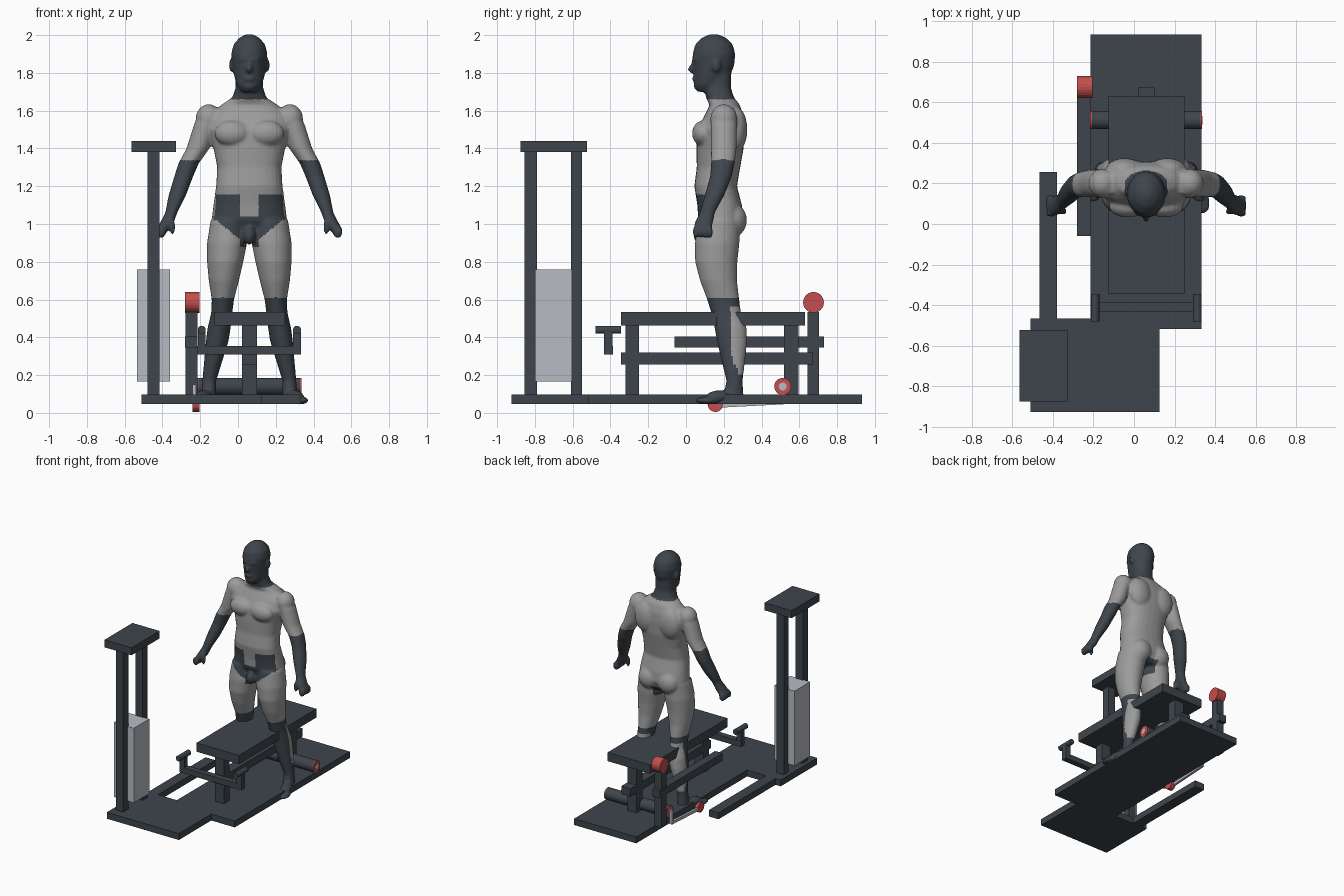
import bpy, bmesh
from math import cos, sin, pi, radians
from mathutils import Matrix, Vector

cube = bpy.data.objects.get("Cube")
if cube:
    bpy.data.objects.remove(cube, do_unlink=True)


def material(name, rgb):
    mat = bpy.data.materials.new(name)
    mat.use_nodes = True
    color = (*rgb, 1)
    mat.diffuse_color = color
    mat.node_tree.nodes["Principled BSDF"].inputs["Base Color"].default_value = color
    return mat


SLATE = material("dark slate", (.048, .06, .072))
SKIN = material("body grey", (.33, .33, .33))
RED = material("soft red", (.55, .075, .075))
SILVER = material("light silver", (.48, .5, .55))


def finish(name, bm, *mats):
    bmesh.ops.recalc_face_normals(bm, faces=bm.faces[:])
    mesh = bpy.data.meshes.new(name)
    bm.to_mesh(mesh)
    bm.free()
    for mat in mats:
        mesh.materials.append(mat)
    obj = bpy.data.objects.new(name, mesh)
    bpy.context.collection.objects.link(obj)
    return obj


def box(name, xs, ys, zs, mat=SLATE):
    """Box given by its extents along each axis."""
    lo, hi = (Vector(corner) for corner in zip(xs, ys, zs))
    bm = bmesh.new()
    place = Matrix.Translation((lo + hi) / 2) @ Matrix.Diagonal((*(hi - lo), 1))
    bmesh.ops.create_cube(bm, size=1, matrix=place)
    return finish(name, bm, mat)


def rod(name, start, end, radius, mat=SLATE, sides=24):
    """Cylinder between two points."""
    start, end = Vector(start), Vector(end)
    axis = end - start
    turn = axis.to_track_quat("Z", "Y").to_matrix().to_4x4()
    bm = bmesh.new()
    bmesh.ops.create_cone(bm, cap_ends=True, segments=sides, radius1=radius,
                          radius2=radius, depth=axis.length,
                          matrix=Matrix.Translation((start + end) / 2) @ turn)
    return finish(name, bm, mat)


# Floor plates
FLOOR = (.047, .098)
box("main_base", (-.214, .333), (-.517, .933), FLOOR)
box("front_base", (-.51, .126), (-.925, -.465), FLOOR)
box("side_rail", (-.465, -.38), (-.466, .255), FLOOR)

# Weight tower
box("tower_top", (-.565, -.327), (-.875, -.523), (1.38, 1.44))
for name, ys in (("front", (-.855, -.79)), ("rear", (-.61, -.55))):
    box("tower_post_" + name, (-.478, -.415), ys, (.098, 1.38))
box("weight_stack", (-.535, -.36), (-.799, -.604), (.165, .76), SILVER)

# Bench
MID = (.02, .1)
box("bench_pad", (-.125, .25), (-.345, .63), (.463, .533))
box("bench_beam", MID, (-.345, .673), (.257, .32))
for name, ys in (("front", (-.32, -.25)), ("rear", (.52, .595))):
    box("bench_post_" + name, MID, ys, (.098, .463))

# Handlebar in front of the bench
box("handle_crossbar", (-.214, .333), (-.433, -.387), (.31, .355))
for side, x in (("right", -.192), ("left", .312)):
    box("handle_stem_" + side, (x - .021, x + .021), (-.433, -.39), (.32, .43))
    rod("handle_grip_" + side, (x, -.48, .44), (x, -.345, .44), .021)

# Leg rollers with ringed ends
for side, inner, outer in (("right", .02, -.208), ("left", .1, .328)):
    out = .007 if outer > 0 else -.007
    y, z = .512, .14
    rod("roller_" + side, (inner, y, z), (outer, y, z), .045)
    rod("roller_cap_" + side, (outer, y, z), (outer + out, y, z), .045, RED)
    rod("roller_hub_" + side, (outer, y, z), (outer + out * 1.3, y, z), .021, SILVER)

# Side arm with red pad
box("arm_post", (-.277, -.215), (.643, .703), (.098, .535))
box("arm_beam", (-.28, -.215), (-.06, .73), (.345, .405))
rod("arm_pad", (-.28, .675, .585), (-.205, .675, .585), .055, RED)

# Linkage from the roller to the low pulley
rod("low_pulley", (-.242, .155, .045), (-.203, .155, .045), .04, RED)
box("link_drop", (-.241, -.222), (.5, .522), (.047, .15), SILVER)
link = box("link_bar", (-.241, -.222), (-.18, .18), (-.011, .011), SILVER)
link.location = (0, .337, .047)
link.rotation_euler.x = radians(3)

# Standing figure: overlapping lofts and ellipsoids fused into one skin
body = bmesh.new()


def loft(rings, side=1, power=.85, sides=28):
    """Stack of rounded rings: height, x, y, x radius, y radius."""
    loops = []
    for z, cx, cy, rx, ry in rings:
        loop = []
        for i in range(sides):
            c, s = cos(2 * pi * i / sides), sin(2 * pi * i / sides)
            px = rx * abs(c) ** power * (1 if c > 0 else -1)
            py = ry * abs(s) ** power * (1 if s > 0 else -1)
            loop.append(body.verts.new((side * (cx + px), cy + py, z)))
        loops.append(loop)
    faces = [body.faces.new(loops[0]), body.faces.new(loops[-1])]
    for a, b in zip(loops, loops[1:]):
        for i in range(sides):
            j = (i + 1) % sides
            faces.append(body.faces.new((a[i], a[j], b[j], b[i])))
    bmesh.ops.recalc_face_normals(body, faces=faces)


def blob(center, radii, turn=0):
    place = Matrix.Translation(center) @ Matrix.Rotation(turn, 4, "Z")
    bmesh.ops.create_uvsphere(body, u_segments=20, v_segments=12, radius=1,
                              matrix=place @ Matrix.Diagonal((*radii, 1)))


# Torso and neck
loft([(.94, 0, .185, .1, .08), (1.02, 0, .185, .2, .12), (1.1, 0, .178, .19, .118),
      (1.2, 0, .157, .176, .113), (1.3, 0, .172, .17, .115), (1.4, 0, .18, .19, .125),
      (1.5, 0, .185, .22, .125), (1.57, 0, .2, .215, .105), (1.63, 0, .205, .15, .08),
      (1.67, 0, .18, .09, .074), (1.72, 0, .168, .073, .07), (1.8, 0, .17, .072, .07)])
# Head and face
loft([(1.7, 0, .1, .04, .04), (1.735, 0, .11, .066, .066), (1.78, 0, .137, .08, .094),
      (1.84, 0, .146, .089, .11), (1.9, 0, .148, .096, .113), (1.95, 0, .148, .084, .1),
      (1.985, 0, .148, .054, .066), (2.004, 0, .148, .02, .025)], power=1)
blob((0, .034, 1.82), (.016, .026, .022))
blob((0, .04, 1.845), (.011, .014, .03))
blob((0, .05, 1.873), (.06, .017, .012))
blob((0, .046, 1.768), (.03, .014, .015))
blob((0, .062, 1.73), (.034, .022, .02))
blob((0, .08, .94), (.034, .04, .05))

for s in (1, -1):
    blob((s * .095, .16, 1.84), (.013, .024, .036))
    # Chest, back, shoulder and seat muscles
    blob((s * .09, .09, 1.48), (.095, .058, .068))
    blob((s * .105, .265, 1.5), (.095, .06, .12))
    blob((s * .215, .2, 1.555), (.07, .072, .08))
    blob((s * .085, .245, 1.02), (.088, .078, .09))
    # Leg
    loft([(1.02, .11, .175, .095, .11), (.9, .118, .165, .106, .118),
          (.8, .128, .16, .096, .112), (.7, .135, .172, .08, .098),
          (.6, .14, .197, .059, .085), (.53, .146, .212, .056, .079),
          (.45, .16, .236, .061, .085), (.38, .17, .244, .06, .08),
          (.28, .19, .25, .049, .063), (.17, .212, .257, .037, .043),
          (.08, .215, .25, .04, .055)], s, 1)
    # Foot turned outward
    blob((s * .218, .25, .078), (.042, .064, .032))
    blob((s * .24, .185, .085), (.042, .085, .035), s * radians(20))
    blob((s * .265, .12, .066), (.046, .072, .021), s * radians(20))
    # Arm
    loft([(1.61, .19, .2, .05, .055), (1.53, .23, .2, .062, .07),
          (1.4, .272, .2, .061, .068), (1.32, .322, .195, .054, .062),
          (1.25, .348, .185, .05, .058), (1.15, .382, .15, .046, .052),
          (1.06, .413, .113, .032, .04), (1.01, .435, .095, .036, .048),
          (.97, .46, .088, .033, .048), (.95, .466, .088, .024, .042)], s, 1)
    # Curled fingers and thumb
    for i in range(4):
        blob((s * .468, .05 + .026 * i, .958), (.027, .014, .034))
    blob((s * .407, .062, .985), (.015, .017, .044))

figure = finish("standing_figure", body, SLATE, SKIN)
fuse = figure.modifiers.new("Fuse", "REMESH")
fuse.mode = "VOXEL"
fuse.voxel_size = .009
soften = figure.modifiers.new("Soften", "SMOOTH")
soften.factor = .5
soften.iterations = 5
graph = bpy.context.evaluated_depsgraph_get()
skin = bpy.data.meshes.new_from_object(figure.evaluated_get(graph))
figure.modifiers.clear()
figure.data = skin
figure.location.x = .06
skin.materials.clear()
for mat in (SLATE, SKIN):
    skin.materials.append(mat)


def is_dark(p):
    """Head, forearms, briefs and lower legs are dark; calves stay grey."""
    x, y, z = abs(p.x), p.y, p.z
    if z > 1.66 or (x > .24 and z < 1.34):
        return True
    if z < .61:
        return not (.2 < z < .56 and y > .255 - .04 * z)
    hip_patch = y < .13 and 1.02 < z < 1.16 and .05 < x < .19
    brief = y < .16 and .9 < z < 1.04 and x < .03 + (z - .9) * 1.2
    return hip_patch or brief or (z < .97 and z > .88 and x < .05)


for face in skin.polygons:
    face.use_smooth = True
    face.material_index = 0 if is_dark(face.center) else 1
